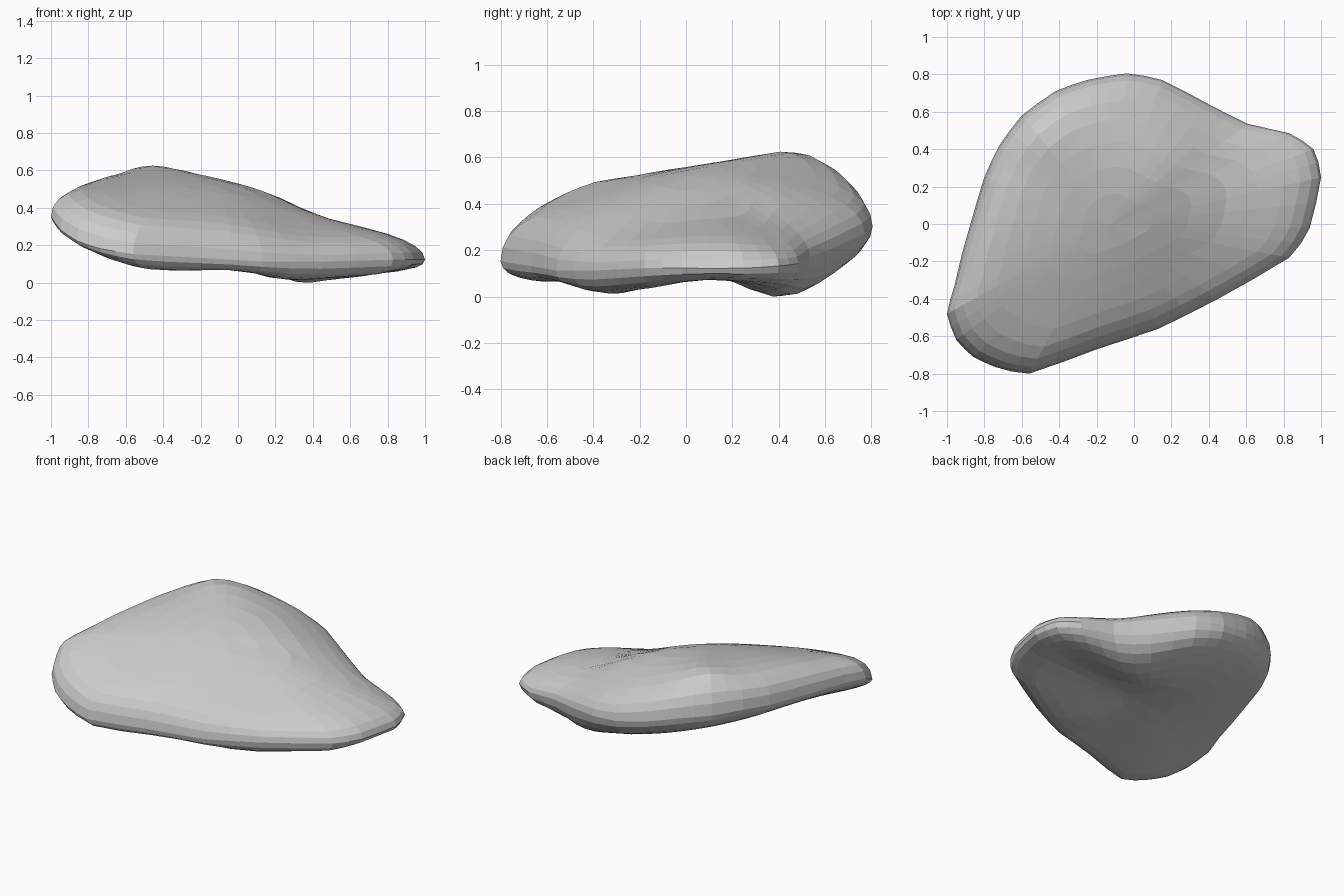
import bpy, bmesh, math
from mathutils import Vector

if "Cube" in bpy.data.objects:
    bpy.data.objects.remove(bpy.data.objects["Cube"])

# Widest outline of the stone: x, y, height of the rim
RIM = [(1, .25, .13), (.96, .40, .14), (.83, .485, .15), (.61, .535, .18), (.4, .64, .22),
       (.15, .77, .28), (-.04, .805, .31), (-.25, .77, .35), (-.42, .71, .39), (-.6, .58, .41),
       (-.72, .42, .42), (-.8, .25, .41), (-.86, .05, .40), (-.92, -.16, .39), (-.96, -.33, .38),
       (-1, -.48, .36), (-.95, -.62, .29), (-.86, -.71, .23), (-.74, -.765, .19), (-.56, -.8, .16),
       (-.2, -.67, .14), (.13, -.56, .12), (.45, -.4, .12), (.83, -.18, .13), (.94, -.02, .13)]
# Height samples of the upper and lower surface
TOP = [(-.48, .48, .65), (-.62, .33, .61), (-.2, .3, .585), (-.4, .62, .61), (0, .64, .48),
       (.2, .3, .475), (.4, .3, .375), (.65, .25, .31), (.94, .24, .255), (-.7, -.25, .525),
       (-.85, -.42, .51), (-.7, -.58, .43), (-.42, -.2, .515), (-.4, -.52, .4), (0, -.1, .47),
       (0, -.4, .36), (.35, 0, .37), (.35, -.28, .28), (.82, -.1, .255), (.42, .5, .35),
       (.8, .42, .25)]
LOW = [(.35, .38, 0), (-.38, -.3, .11), (-.6, -.62, .1), (0, -.4, .08), (.2, -.25, .03),
       (0, 0, .115), (0, .3, .09), (.3, .1, .105), (.6, .1, .095), (.92, .1, .06),
       (.7, -.13, .035), (.7, .4, .03), (-.4, .1, .17), (-.5, .4, .24), (-.2, .6, .18),
       (-.7, -.1, .25), (-.84, -.42, .24), (.1, .58, .1)]


def kernel(dx, dy):
    d = dx * dx + dy * dy
    return .5 * d * math.log(d) if d > 1e-9 else 0.0


def surface(pts):
    """Smooth thin-plate height function through the samples."""
    n = len(pts)
    rows = [[kernel(a[0] - b[0], a[1] - b[1]) + (.002 if a is b else 0) for b in pts]
            + [1, a[0], a[1], a[2]] for a in pts]
    rows += [[f(p) for p in pts] + [0] * 4
             for f in (lambda p: 1, lambda p: p[0], lambda p: p[1])]
    m = n + 3
    for c in range(m):
        k = max(range(c, m), key=lambda r: abs(rows[r][c]))
        rows[c], rows[k] = rows[k], rows[c]
        for r in range(m):
            if r != c:
                f = rows[r][c] / rows[c][c]
                rows[r] = [u - f * v for u, v in zip(rows[r], rows[c])]
    w = [rows[i][m] / rows[i][i] for i in range(m)]
    return lambda x, y: (sum(w[i] * kernel(x - p[0], y - p[1]) for i, p in enumerate(pts))
                         + w[n] + w[n + 1] * x + w[n + 2] * y)


def refine(pts):
    """Insert a curved midpoint into every outline segment."""
    out, n = [], len(pts)
    for i in range(n):
        a, b, c, d = (pts[(i + k) % n] for k in (-1, 0, 1, 2))
        out += [b, (b + c) * .5 + ((b + c) - (a + d)) * .03]
    return out


rim = refine([Vector(p) for p in RIM])
n = len(rim)
centre = Vector((-.12, .0, 0))
bm = bmesh.new()
edge = [bm.verts.new(p) for p in rim]


def shell(height, power, flip):
    """Close one side of the stone with rings shrinking to the centre."""
    prev = edge
    for r in (.988, .955, .9, .82, .7, .55, .38, .2):
        ring = []
        for p in rim:
            q = centre.lerp(p, r)
            fill = (1 - r ** power) ** .5
            q.z = p.z + (height(q.x, q.y) - p.z) * fill
            ring.append(bm.verts.new(q))
        for i in range(n):
            j = (i + 1) % n
            f = (prev[i], prev[j], ring[j], ring[i])
            bm.faces.new(f[::-1] if flip else f)
        prev = ring
    tip = bm.verts.new((centre.x, centre.y, height(centre.x, centre.y)))
    for i in range(n):
        f = (prev[i], prev[(i + 1) % n], tip)
        bm.faces.new(f[::-1] if flip else f)


shell(surface(TOP), 9, False)
shell(surface(LOW), 8, True)

# Rest the stone on the ground
low = min(v.co.z for v in bm.verts)
for v in bm.verts:
    v.co.z -= low
bmesh.ops.recalc_face_normals(bm, faces=bm.faces)
mesh = bpy.data.meshes.new("stone")
bm.to_mesh(mesh)
bm.free()
stone = bpy.data.objects.new("stone", mesh)
bpy.context.collection.objects.link(stone)
